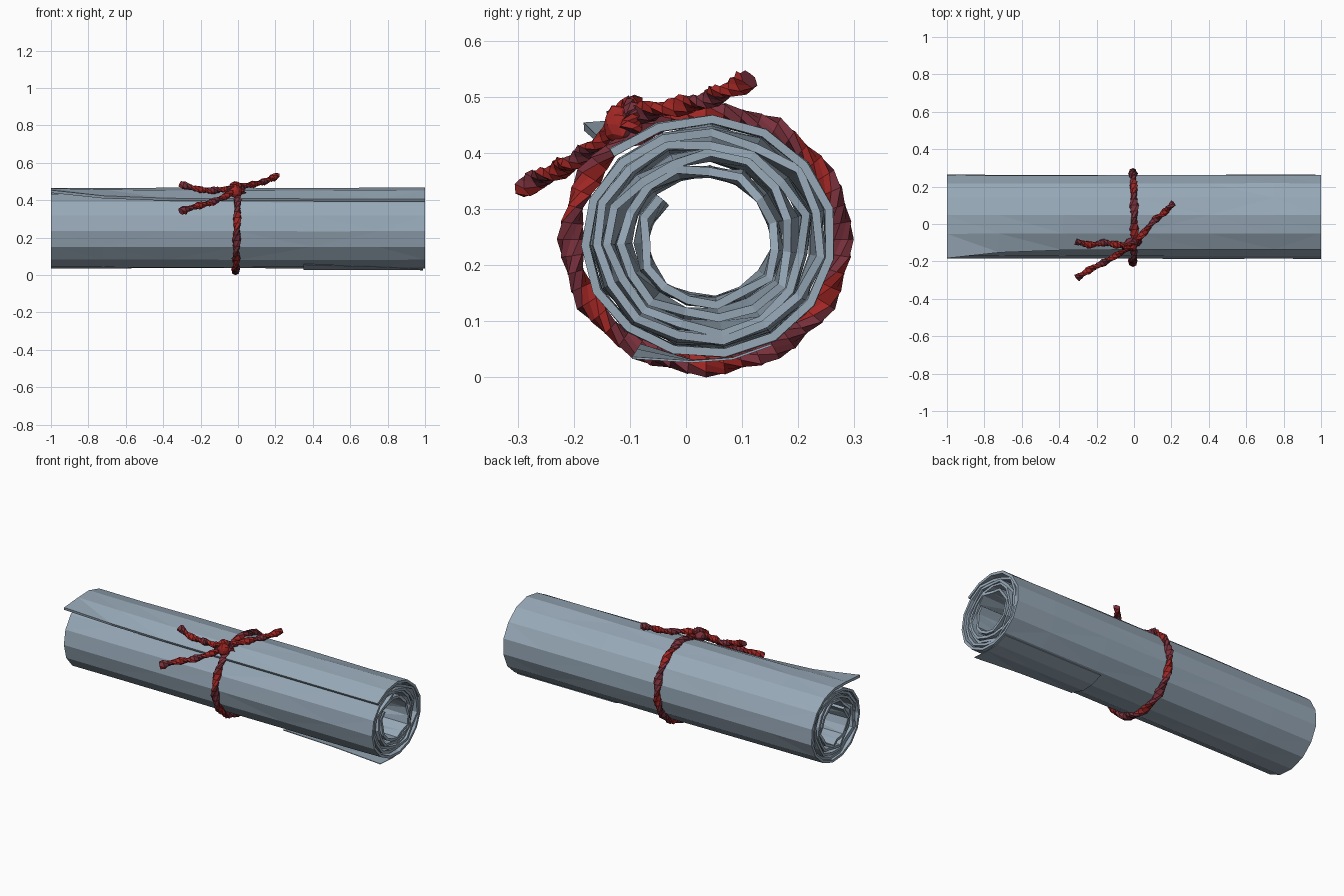
import bpy, bmesh, math, random
from mathutils import Vector

if "Cube" in bpy.data.objects:
    bpy.data.objects.remove(bpy.data.objects["Cube"])

random.seed(4)


def material(name, rgb):
    m = bpy.data.materials.new(name)
    m.diffuse_color = (*rgb, 1)
    m.use_nodes = True
    m.node_tree.nodes["Principled BSDF"].inputs["Base Color"].default_value = m.diffuse_color
    return m


PAPER = material("blue grey paper", (0.31, 0.395, 0.475))
RED = material("red cord", (0.36, 0.02, 0.018))
MAROON = material("maroon cord", (0.19, 0.03, 0.045))


def make_object(name, bm, mats):
    bmesh.ops.recalc_face_normals(bm, faces=bm.faces)
    me = bpy.data.meshes.new(name)
    bm.to_mesh(me)
    bm.free()
    for m in mats:
        me.materials.append(m)
    ob = bpy.data.objects.new(name, me)
    bpy.context.collection.objects.link(ob)
    return ob


def solidify(ob, t):
    mod = ob.modifiers.new("thickness", 'SOLIDIFY')
    mod.thickness = t
    mod.offset = 0


CY, CZ = 0.035, 0.245


def on_roll(x, r, a):
    return Vector((x, CY + 1.055 * r * math.cos(a), CZ + 0.98 * r * math.sin(a)))


def sheet(name, rows, thickness):
    bm = bmesh.new()
    vs = [[bm.verts.new(p) for p in row] for row in rows]
    for a, b in zip(vs, vs[1:]):
        for i in range(len(a) - 1):
            bm.faces.new((a[i], a[i + 1], b[i + 1], b[i]))
    # slightly creased triangles, like crumpled paper
    bmesh.ops.triangulate(bm, faces=bm.faces)
    ob = make_object(name, bm, [PAPER])
    solidify(ob, thickness)


# Rolled sheet: a spiral, with a lifted corner at the left end
TURNS, SEG = 5, 15
N = TURNS * SEG
STATIONS = [-1, -0.72, -0.38, 0, 0.4, 0.75, 1]
END = math.radians(135)
LIFT = {-1: 0.07, -0.72: 0.028, -0.38: 0.008}
rows = []
for i in range(N + 1):
    t = i / N
    a = END - (N - i) * 2 * math.pi / SEG
    row = []
    for x in STATIONS:
        outer = i > N - SEG - 2
        r = 0.103 + 0.118 * t ** 0.87
        r += random.uniform(-0.002, 0.002) if outer else random.uniform(-0.009, 0.009)
        if i == N:
            r += LIFT.get(x, 0.003)
        elif i == N - 1:
            r += LIFT.get(x, 0) * 0.15
        xx = x
        if abs(x) == 1 and not outer:
            xx = x * (1 - random.uniform(0, 0.02))
        row.append(on_roll(xx, r, a))
    rows.append(row)
sheet("rolled_sheet", rows, 0.015)

# Loose corner underneath the right end
rows = []
for k, deg in enumerate((300, 282, 264, 240)):
    lift = (0.0, 0.0, 0.002, 0.027)[k]
    rows.append([on_roll(x, 0.221 + lift * f, math.radians(deg))
                 for x, f in ((0.35, 0), (0.7, 0.4), (0.99, 1))])
sheet("loose_lower_corner", rows, 0.004)


# Twisted cord swept along a path
def cord(name, pts, radius, closed=False, red_sides=4, twist=0.75, flare=False):
    K, n = 8, len(pts)
    bm = bmesh.new()
    rings = []
    for i, p in enumerate(pts):
        if closed:
            d = pts[(i + 1) % n] - pts[i - 1]
        else:
            d = pts[min(i + 1, n - 1)] - pts[max(i - 1, 0)]
        d.normalize()
        ref = Vector((1, 0, 0)) if closed else Vector((0, 0, 1))
        u = d.cross(ref).normalized()
        v = d.cross(u)
        R = radius * random.uniform(0.9, 1.1)
        if flare and i >= n - 2:
            R *= 1.15
        ring = []
        for j in range(K):
            b = 2 * math.pi * j / K
            q = R * (0.82 + 0.2 * math.cos(2 * b))
            b += twist * i
            ring.append(bm.verts.new(p + u * q * math.cos(b) + v * q * math.sin(b)))
        rings.append(ring)
    for i in range(n if closed else n - 1):
        a, b = rings[i], rings[(i + 1) % n]
        for j in range(K):
            f = bm.faces.new((a[j], a[(j + 1) % K], b[(j + 1) % K], b[j]))
            f.material_index = 0 if j < red_sides else 1
    if not closed:
        bm.faces.new(rings[0])
        bm.faces.new(rings[-1]).material_index = 1
    return make_object(name, bm, [RED, MAROON])


def smooth_path(ctrl, steps):
    c = [Vector(p) for p in ctrl]
    c = [2 * c[0] - c[1]] + c + [2 * c[-1] - c[-2]]
    out = []
    for i in range(1, len(c) - 2):
        for s in range(steps):
            t = s / steps
            p0, p1, p2, p3 = c[i - 1:i + 3]
            out.append(0.5 * (2 * p1 + (p2 - p0) * t + (2 * p0 - 5 * p1 + 4 * p2 - p3) * t * t
                              + (3 * p1 - p0 - 3 * p2 + p3) * t ** 3))
    return out + [c[-2]]


# Loop round the roll
n = 48
loop = []
for i in range(n):
    a = 2 * math.pi * i / n
    loop.append(Vector((-0.006 + 0.007 * math.sin(a), 0.036 + 0.241 * math.cos(a),
                        0.246 + 0.223 * math.sin(a))))
cord("cord_loop", loop, 0.024, closed=True, red_sides=3, twist=2 * math.pi * 6 / n)

# Knot: a lumpy core with a short wrap over it
bm = bmesh.new()
bmesh.ops.create_icosphere(bm, subdivisions=2, radius=0.036)
for v in bm.verts:
    v.co *= random.uniform(0.88, 1.12)
    v.co += Vector((-0.015, -0.112, 0.45))
for f in bm.faces:
    f.material_index = 1 if f.calc_center_median().y > -0.105 else 0
make_object("knot_core", bm, [RED, MAROON])
wrap = [(-0.05, -0.12, 0.43), (-0.04, -0.125, 0.465), (-0.015, -0.105, 0.482),
        (0.015, -0.09, 0.47), (0.025, -0.1, 0.44)]
cord("knot_wrap", smooth_path(wrap, 3), 0.021)

# Three loose tails
tails = {
    "tail_right": [(-0.01, -0.11, 0.465), (0.05, -0.05, 0.478), (0.11, 0.02, 0.49),
                   (0.16, 0.06, 0.506), (0.21, 0.112, 0.531)],
    "tail_front_left": [(-0.015, -0.12, 0.45), (-0.09, -0.165, 0.41), (-0.16, -0.205, 0.382),
                        (-0.23, -0.24, 0.365), (-0.305, -0.288, 0.34)],
    "tail_back_left": [(-0.015, -0.11, 0.455), (-0.09, -0.112, 0.457), (-0.16, -0.1, 0.452),
                       (-0.23, -0.112, 0.463), (-0.31, -0.095, 0.487)],
}
for name, ctrl in tails.items():
    cord(name, smooth_path(ctrl, 4), 0.02, red_sides=5, flare=True)
